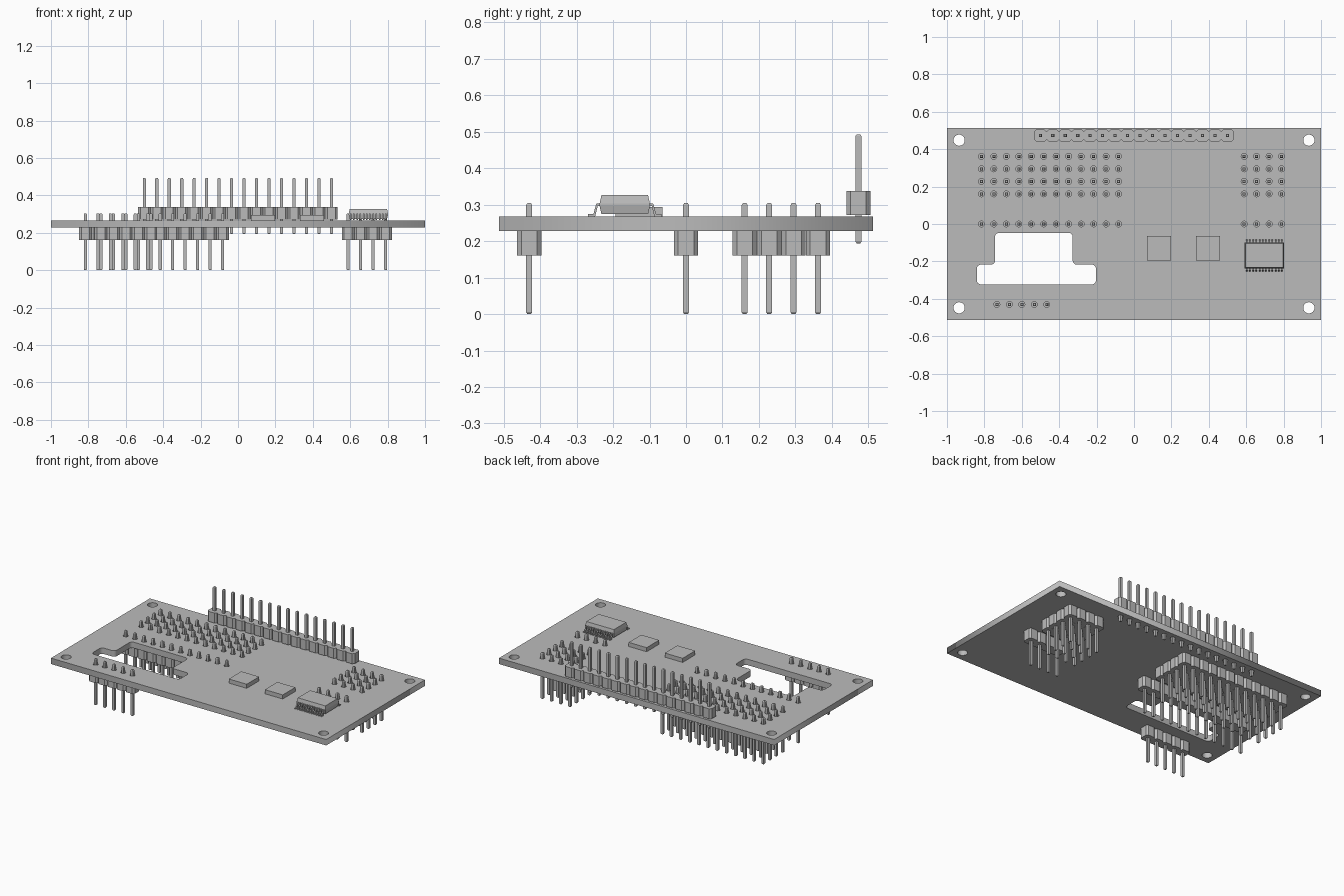
import bpy, bmesh, math
from mathutils import Vector

cube = bpy.data.objects.get("Cube")
if cube:
    bpy.data.objects.remove(cube, do_unlink=True)

# One plain grey for every part
grey = bpy.data.materials.new("plain_grey")
grey.use_nodes = True
GREY = (0.5, 0.5, 0.5, 1)
grey.diffuse_color = GREY
grey.node_tree.nodes["Principled BSDF"].inputs["Base Color"].default_value = GREY

PITCH = 0.0667
BOARD_LOW, BOARD_TOP = 0.228, 0.267


def add_object(name, data):
    data.materials.append(grey)
    obj = bpy.data.objects.new(name, data)
    bpy.context.collection.objects.link(obj)
    return obj


def finish(name, bm):
    bmesh.ops.recalc_face_normals(bm, faces=bm.faces)
    mesh = bpy.data.meshes.new(name)
    bm.to_mesh(mesh)
    bm.free()
    return add_object(name, mesh)


def loft(bm, rings):
    """Skin closed rings of equal length and cap both ends."""
    rows = [[bm.verts.new(p) for p in ring] for ring in rings]
    for low, high in zip(rows, rows[1:]):
        for i in range(len(low)):
            j = (i + 1) % len(low)
            bm.faces.new((low[i], low[j], high[j], high[i]))
    bm.faces.new(rows[0][::-1])
    bm.faces.new(rows[-1])


def rect(x, y, z, hx, hy):
    return [(x + sx * hx, y + sy * hy, z)
            for sx, sy in ((-1, -1), (1, -1), (1, 1), (-1, 1))]


def circle(x, y, r, n):
    return [(x + r * math.cos(i * math.tau / n), y + r * math.sin(i * math.tau / n))
            for i in range(n)]


def fillet(points, r, steps=5):
    """Round every right-angled corner of an outline."""
    result = []
    pts = [Vector(p) for p in points]
    for i, p in enumerate(pts):
        a = (pts[i - 1] - p).normalized()
        b = (pts[(i + 1) % len(pts)] - p).normalized()
        for k in range(steps + 1):
            t = k / steps * math.pi / 2
            result.append(tuple(p + r * (a + b - b * math.cos(t) - a * math.sin(t))))
    return result


# Pin strips: name, first pin x, row y, pin count
rows_y = (0.362, 0.295, 0.228, 0.161, 0)
lower_strips = [("front_strip", -0.733, -0.43, 5)]
for n, y in enumerate(rows_y, 1):
    lower_strips.append((f"right_strip_{n}", -0.816, y, 12))
    lower_strips.append((f"left_strip_{n}", 0.589, y, 4))
top_strip = ("top_strip", -0.501, 0.473, 16)


def pin_xs(first, count):
    return [first + i * PITCH for i in range(count)]


def build_strip(name, first, y, count, low, high, pin_low, pin_high):
    # Notched plastic housing
    half, cut = PITCH / 2, 0.012
    xs = pin_xs(first, count)
    side = []
    for x in xs:
        side += [(x - half + cut, -half), (x + half - cut, -half), (x + half, cut - half)]
    side = [(xs[0] - half, cut - half)] + side
    mid = (xs[0] + xs[-1]) / 2
    outline = side + [(2 * mid - x, -v) for x, v in side]
    bm = bmesh.new()
    loft(bm, [[(x, y + v, z) for x, v in outline] for z in (low, high)])
    finish(name + "_housing", bm)
    # Square pins with bevelled tips
    bm = bmesh.new()
    w, tip = 0.0082, 0.005
    for x in xs:
        loft(bm, [rect(x, y, z, s, s) for z, s in (
            (pin_low, tip), (pin_low + tip, w), (pin_high - tip, w), (pin_high, tip))])
    finish(name + "_pins", bm)


for strip in lower_strips:
    build_strip(*strip, 0.161, BOARD_LOW, 0, 0.304)
build_strip(*top_strip, 0.272, 0.338, 0.194, 0.493)

# Circuit board: outline, window, mounting holes and pin holes
loops = [[(-1, -0.513), (1, -0.513), (1, 0.513), (-1, 0.513)]]
loops.append(fillet([(-0.84, -0.323), (-0.203, -0.323), (-0.203, -0.217),
                     (-0.328, -0.217), (-0.328, -0.047), (-0.743, -0.047),
                     (-0.743, -0.217), (-0.84, -0.217)], 0.022))
for sx in (-1, 1):
    for sy in (-1, 1):
        loops.append(circle(sx * 0.935, sy * 0.448, 0.03, 24))
for _, first, y, count in lower_strips + [top_strip]:
    loops += [circle(x, y, 0.016, 12) for x in pin_xs(first, count)]

curve = bpy.data.curves.new("board_outline", "CURVE")
curve.dimensions = "2D"
curve.fill_mode = "BOTH"
curve.extrude = (BOARD_TOP - BOARD_LOW) / 2
for loop in loops:
    spline = curve.splines.new("POLY")
    spline.points.add(len(loop) - 1)
    for point, (x, y) in zip(spline.points, loop):
        point.co = (x, y, 0, 1)
    spline.use_cyclic_u = True
helper = bpy.data.objects.new("board_outline", curve)
bpy.context.collection.objects.link(helper)
mesh = bpy.data.meshes.new_from_object(
    helper.evaluated_get(bpy.context.evaluated_depsgraph_get()))
bpy.data.objects.remove(helper, do_unlink=True)
mesh.materials.clear()
mesh.name = "circuit_board"
board = add_object("circuit_board", mesh)
board.location.z = (BOARD_LOW + BOARD_TOP) / 2

# Two flat square chips
for name, x in (("square_chip_right", 0.134), ("square_chip_left", 0.396)):
    bm = bmesh.new()
    loft(bm, [rect(x, -0.129, z, 0.065, 0.065) for z in (BOARD_TOP, 0.294)])
    finish(name, bm)

# Tapered chip body
CX, CY = 0.697, -0.168
bm = bmesh.new()
loft(bm, [rect(CX, CY, z, 0.105 - d, 0.069 - d)
          for z, d in ((0.274, 0.005), (0.297, 0), (0.303, 0), (0.326, 0.005))])
finish("leaded_chip_body", bm)

# Bent leads along both long sides of the chip
bm = bmesh.new()
path = [(0.064, 0.303), (0.078, 0.303), (0.086, 0.274), (0.101, 0.274),
        (0.101, 0.268), (0.081, 0.268), (0.074, 0.297), (0.064, 0.297)]
for sy in (-1, 1):
    for i in range(12):
        x = CX + (i - 5.5) * 0.0171
        loft(bm, [[(x + e, CY + sy * v, z) for v, z in path] for e in (-0.004, 0.004)])
finish("leaded_chip_leads", bm)
